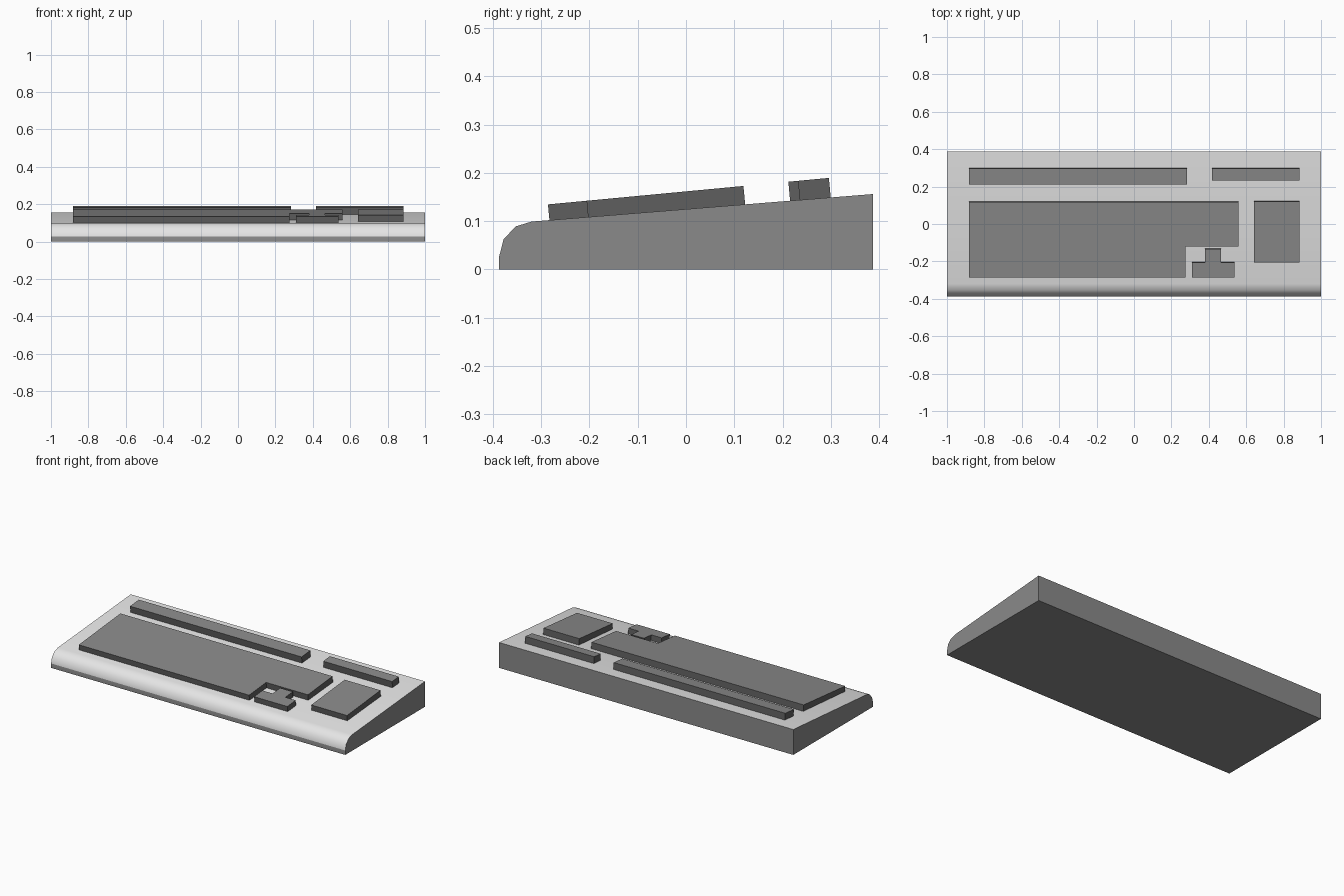
import bpy, bmesh, math

if "Cube" in bpy.data.objects:
    bpy.data.objects.remove(bpy.data.objects["Cube"])

SLOPE = 0.0943          # tilt of the key tops
DEPTH = 0.045           # key block depth, partly sunk into the case


def material(name, v):
    m = bpy.data.materials.new(name)
    m.diffuse_color = (v, v, v, 1)
    m.use_nodes = True
    m.node_tree.nodes["Principled BSDF"].inputs["Base Color"].default_value = m.diffuse_color
    return m


def prism(name, outline, offset, mats, is_top):
    """Closed solid swept from a loop; first material on top faces, second elsewhere."""
    bm = bmesh.new()
    face = bm.faces.new([bm.verts.new(p) for p in outline])
    swept = bmesh.ops.extrude_face_region(bm, geom=[face])["geom"]
    bmesh.ops.translate(bm, vec=offset,
                        verts=[g for g in swept if isinstance(g, bmesh.types.BMVert)])
    bmesh.ops.recalc_face_normals(bm, faces=bm.faces)
    bm.normal_update()
    for f in bm.faces:
        f.material_index = 0 if is_top(f.normal) else 1
    me = bpy.data.meshes.new(name)
    bm.to_mesh(me)
    bm.free()
    for m in mats:
        me.materials.append(m)
    ob = bpy.data.objects.new(name, me)
    bpy.context.collection.objects.link(ob)
    return ob


def key_block(name, outline):
    """Key group drawn in plan, lying on the tilted key plane."""
    top = [(x, y, 0.1346 + SLOPE * (y + 0.286)) for x, y in outline]
    return prism(name, top, (0, DEPTH * SLOPE, -DEPTH), (mid, dark),
                 lambda n: n.z > 0.5)


def rect(x0, x1, y0, y1):
    return [(x0, y0), (x1, y0), (x1, y1), (x0, y1)]


light = material("light grey", 0.79)
mid = material("mid grey", 0.255)
dark = material("dark grey", 0.113)

# Wedge case with rounded front edge: light upper skin, mid grey sides and base
profile = [(-0.387, 0), (-0.387, 0.027), (-0.378, 0.062), (-0.353, 0.089),
           (-0.32, 0.099), (0.387, 0.156), (0.387, 0)]
body = prism("keyboard_case", [(-1, y, z) for y, z in profile], (2, 0, 0),
             (light, mid), lambda n: n.z > 0.1)
bpy.context.view_layer.objects.active = body
body.select_set(True)
bpy.ops.object.shade_smooth_by_angle(angle=math.radians(35))

# Key groups
key_block("function_keys", rect(-0.882, 0.284, 0.212, 0.296))
key_block("upper_right_keys", rect(0.417, 0.885, 0.232, 0.296))
key_block("number_pad", rect(0.642, 0.885, -0.206, 0.119))
key_block("main_keys", [(-0.882, -0.286), (0.276, -0.286), (0.276, -0.121),
                        (0.56, -0.121), (0.56, 0.118), (-0.882, 0.118)])
key_block("arrow_keys", [(0.31, -0.286), (0.536, -0.286), (0.536, -0.206),
                         (0.466, -0.206), (0.466, -0.134), (0.38, -0.134),
                         (0.38, -0.206), (0.31, -0.206)])
